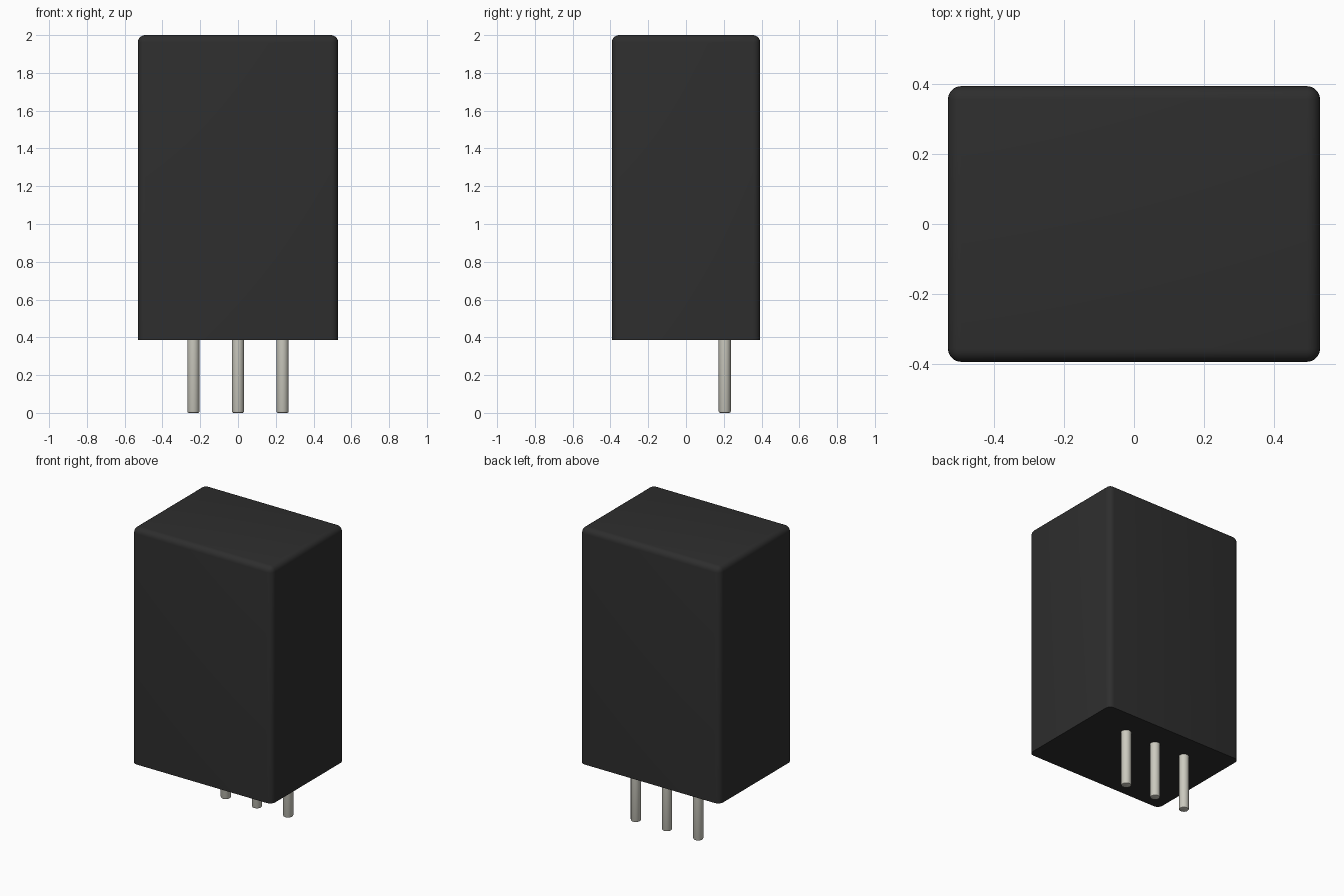
import bpy
import bmesh
import math
from mathutils import Matrix

cube = bpy.data.objects.get("Cube")
if cube:
    bpy.data.objects.remove(cube, do_unlink=True)


def make_material(name, color):
    mat = bpy.data.materials.new(name)
    mat.use_nodes = True
    mat.diffuse_color = (*color, 1)
    bsdf = mat.node_tree.nodes["Principled BSDF"]
    bsdf.inputs["Base Color"].default_value = (*color, 1)
    return mat


def finish(bm, name, mat):
    mesh = bpy.data.meshes.new(name)
    bm.to_mesh(mesh)
    bm.free()
    obj = bpy.data.objects.new(name, mesh)
    bpy.context.collection.objects.link(obj)
    mesh.materials.append(mat)
    bpy.ops.object.select_all(action="DESELECT")
    obj.select_set(True)
    bpy.context.view_layer.objects.active = obj
    bpy.ops.object.shade_smooth_by_angle(angle=math.radians(40))
    return obj


black = make_material("black plastic", (0.027, 0.027, 0.027))
metal = make_material("tinned metal", (0.6, 0.59, 0.52))

WIDTH, DEPTH, BOTTOM, TOP = 1.06, 0.785, 0.385, 2.0
PIN_RADIUS, PIN_PITCH, PIN_Y = 0.032, 0.236, 0.205

# Case: rounded on the sides and top, sharp around the flat bottom
bm = bmesh.new()
bmesh.ops.create_cube(bm, size=1)
bmesh.ops.scale(bm, vec=(WIDTH, DEPTH, TOP - BOTTOM), verts=bm.verts)
bmesh.ops.translate(bm, vec=(0, 0, (TOP + BOTTOM) / 2), verts=bm.verts)
rounded = [e for e in bm.edges if max(v.co.z for v in e.verts) > 1]
bmesh.ops.bevel(bm, geom=rounded, offset=0.038, segments=5,
                profile=0.5, affect="EDGES")
finish(bm, "case", black)

# Three round pins with softened tips, in a row near the back
for side, name in ((-1, "right_pin"), (0, "middle_pin"), (1, "left_pin")):
    bm = bmesh.new()
    height = BOTTOM + 0.01
    bmesh.ops.create_cone(
        bm, cap_ends=True, segments=24, radius1=PIN_RADIUS,
        radius2=PIN_RADIUS, depth=height,
        matrix=Matrix.Translation((side * PIN_PITCH, PIN_Y, height / 2)))
    tip = [e for e in bm.edges if all(v.co.z < 0.01 for v in e.verts)]
    bmesh.ops.bevel(bm, geom=tip, offset=0.008, segments=2,
                    profile=0.5, affect="EDGES")
    finish(bm, name, metal)
